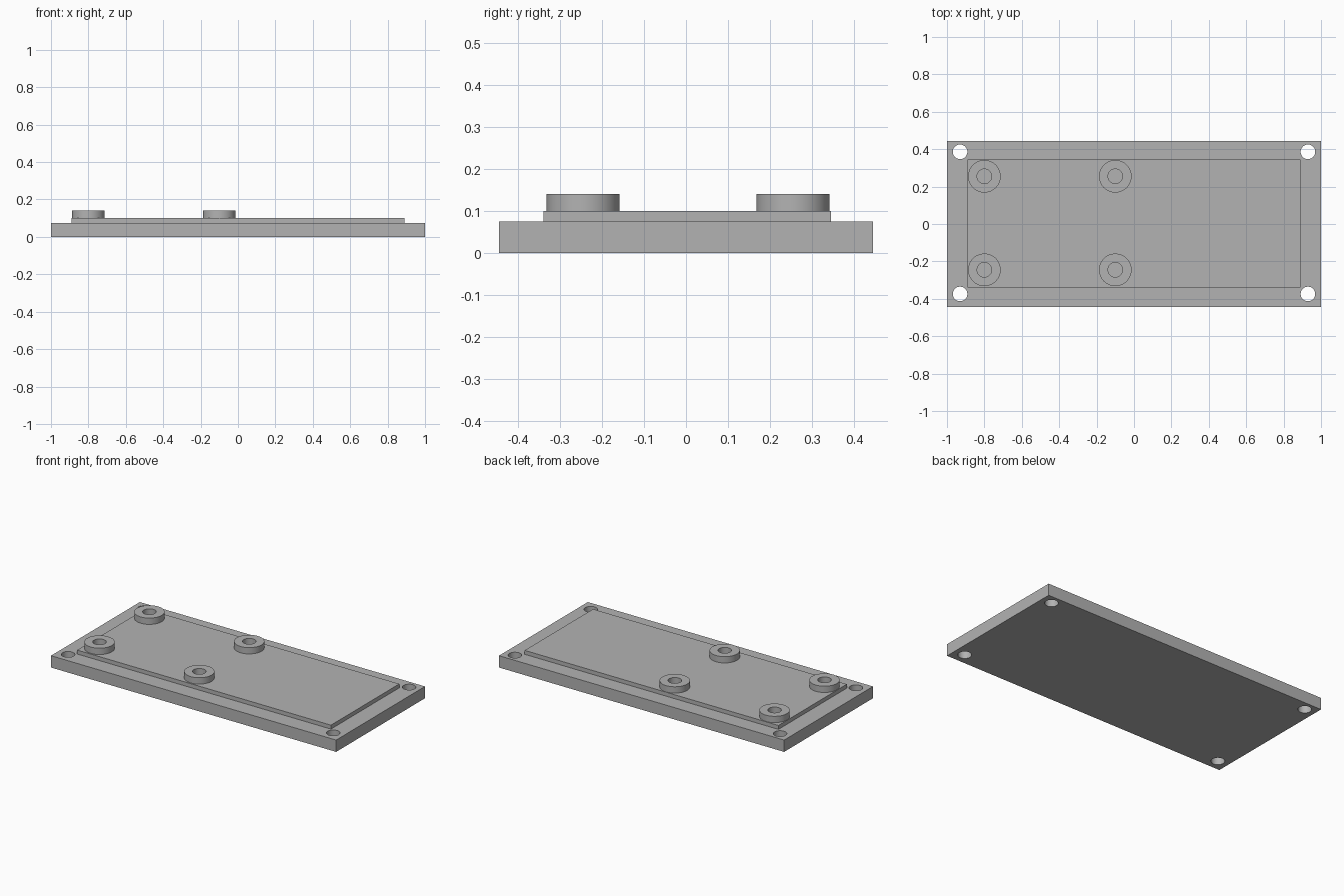
import bpy

if "Cube" in bpy.data.objects:
    bpy.data.objects.remove(bpy.data.objects["Cube"], do_unlink=True)

# Single plain grey
grey = bpy.data.materials.new("plain_grey")
grey.use_nodes = True
COLOUR = (0.45, 0.45, 0.45, 1)
grey.diffuse_color = COLOUR
grey.node_tree.nodes["Principled BSDF"].inputs["Base Color"].default_value = COLOUR

BASE_TOP, PANEL_TOP, BOSS_TOP = 0.075, 0.10, 0.14
HALF_WIDTH = 0.445
HOLE_RADIUS, BOSS_RADIUS = 0.039, 0.087


def finish(obj, name):
    obj.name = name
    obj.data.materials.append(grey)
    return obj


def block(name, x, y, z):
    """Box spanning the given (low, high) ranges."""
    bpy.ops.mesh.primitive_cube_add(size=1, location=[sum(r) / 2 for r in (x, y, z)])
    obj = bpy.context.object
    obj.scale = [r[1] - r[0] for r in (x, y, z)]
    bpy.ops.object.transform_apply(location=False, rotation=False, scale=True)
    return finish(obj, name)


def cylinder(name, x, y, radius, low, high):
    bpy.ops.mesh.primitive_cylinder_add(vertices=64, radius=radius, depth=high - low,
                                        location=(x, y, (low + high) / 2))
    return finish(bpy.context.object, name)


def drill(obj, x, y, low, high):
    """Cut a round hole through an object."""
    cutter = cylinder("hole_cutter", x, y, HOLE_RADIUS, low, high)
    cutter.hide_render = True
    bpy.ops.object.select_all(action="DESELECT")
    bpy.context.view_layer.objects.active = obj
    obj.select_set(True)
    cut = obj.modifiers.new("hole", "BOOLEAN")
    cut.operation = "DIFFERENCE"
    cut.solver = "EXACT"
    cut.object = cutter
    bpy.ops.object.modifier_apply(modifier=cut.name)
    bpy.data.objects.remove(cutter, do_unlink=True)


def smooth(obj):
    bpy.ops.object.select_all(action="DESELECT")
    bpy.context.view_layer.objects.active = obj
    obj.select_set(True)
    bpy.ops.object.shade_smooth_by_angle()


# Base plate with four through holes at the corners
base = block("base_plate", (-1, 1), (-HALF_WIDTH, HALF_WIDTH), (0, BASE_TOP))
for x in (-0.93, 0.93):
    for y in (-0.374, 0.386):
        drill(base, x, y, -0.05, BASE_TOP + 0.05)
smooth(base)

# Raised inner panel
block("raised_panel", (-0.89, 0.89), (-0.34, 0.345), (BASE_TOP, PANEL_TOP))

# Four ring-shaped mounting bosses
for x, side in ((-0.8, "outer"), (-0.1, "inner")):
    for y, end in ((-0.245, "front"), (0.255, "back")):
        boss = cylinder(f"{side}_{end}_boss", x, y, BOSS_RADIUS, PANEL_TOP, BOSS_TOP)
        drill(boss, x, y, PANEL_TOP - 0.05, BOSS_TOP + 0.05)
        smooth(boss)
